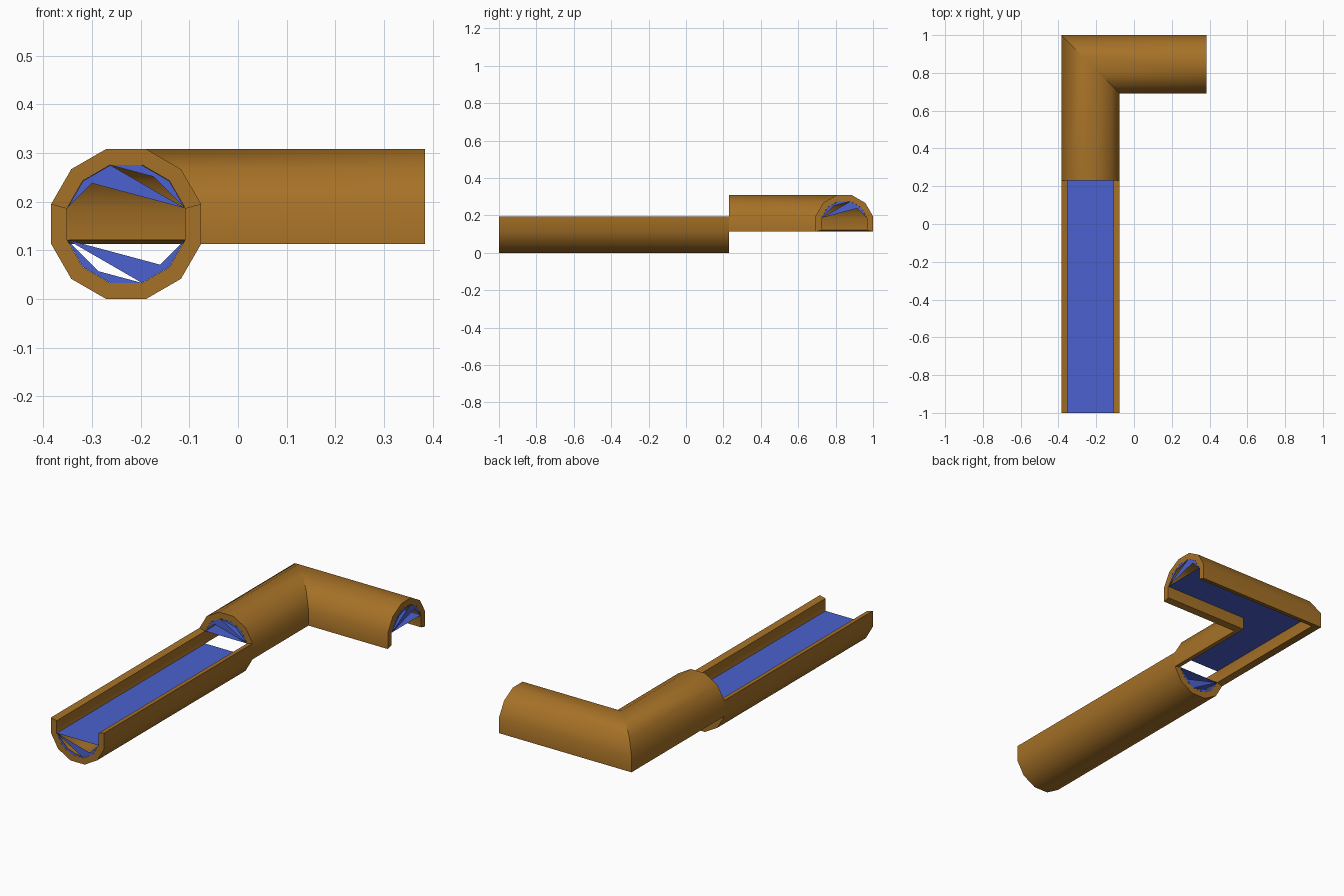
import bpy, bmesh, math
from mathutils import Vector

cube = bpy.data.objects.get("Cube")
if cube:
    bpy.data.objects.remove(cube, do_unlink=True)

OUTER, INNER = 0.154, 0.1215    # distance from pipe centre to its flat sides
CX, CY, CZ = -0.23, 0.846, 0.154
JOIN = 0.23


def material(name, rgb):
    mat = bpy.data.materials.new(name)
    mat.use_nodes = True
    mat.diffuse_color = (*rgb, 1)
    mat.node_tree.nodes["Principled BSDF"].inputs["Base Color"].default_value = (*rgb, 1)
    return mat


brown = material("brown_pipe", (0.38, 0.165, 0.02))
blue = material("blue_water", (0.07, 0.12, 0.62))


def arc(apothem, first, last, flip):
    """Vertices of a twelve-sided ring, from the left side over to the right."""
    r = apothem / math.cos(math.radians(15))
    angles = [math.radians(165 - 30 * i) for i in range(first, last + 1)]
    return [(flip * r * math.cos(a), flip * r * math.sin(a)) for a in angles]


def stations(bm, profile, path):
    """Place the profile at every path point, along that point's side vector."""
    return [[bm.verts.new(Vector(p) + Vector(side) * u + Vector((0, 0, v)))
             for u, v in profile] for p, side in path]


def finish(bm, name, mat, smooth):
    mesh = bpy.data.meshes.new(name)
    bm.to_mesh(mesh)
    bm.free()
    mesh.materials.append(mat)
    obj = bpy.data.objects.new(name, mesh)
    bpy.context.collection.objects.link(obj)
    if smooth:
        bpy.ops.object.select_all(action='DESELECT')
        obj.select_set(True)
        bpy.context.view_layer.objects.active = obj
        bpy.ops.object.shade_smooth_by_angle(angle=math.radians(35))


def half_pipe(name, path, flip):
    # Thick open shell: seven sides of the ring, outside and inside
    bm = bmesh.new()
    outer, inner = arc(OUTER, -1, 6, flip), arc(INNER, -1, 6, flip)
    count = len(outer)
    rings = stations(bm, outer + inner[::-1], path)
    total = 2 * count
    for a, b in zip(rings, rings[1:]):
        for i in range(total):
            j = (i + 1) % total
            bm.faces.new((a[i], a[j], b[j], b[i]))
    for ring in (rings[0], rings[-1]):
        for i in range(count - 1):
            bm.faces.new((ring[i], ring[i + 1], ring[-2 - i], ring[-1 - i]))
    bmesh.ops.recalc_face_normals(bm, faces=bm.faces)
    finish(bm, name, brown, True)


def water(name, path, flip):
    # Flat sheet across the channel with open, pointed ends
    bm = bmesh.new()
    rings = stations(bm, arc(INNER - 0.0005, 0, 5, flip), path)
    for a, b in zip(rings, rings[1:]):
        bm.faces.new((a[0], a[5], b[5], b[0]))
    for ring in (rings[0], rings[-1]):
        for tri in ((0, 1, 2), (1, 2, 5), (2, 3, 4), (3, 4, 5)):
            bm.faces.new([ring[i] for i in tri])
    finish(bm, name, blue, False)


trough_path = [((CX, -1, CZ), (1, 0, 0)), ((CX, JOIN, CZ), (1, 0, 0))]
cover_path = [((CX, JOIN, CZ), (1, 0, 0)),
              ((CX, CY, CZ), (1, -1, 0)),
              ((0.384, CY, CZ), (0, -1, 0))]

# Lower straight trough, then the bent upper cover
for label, path, flip in (("trough", trough_path, -1), ("bent_cover", cover_path, 1)):
    half_pipe(label, path, flip)
    water(label + "_water", path, flip)
